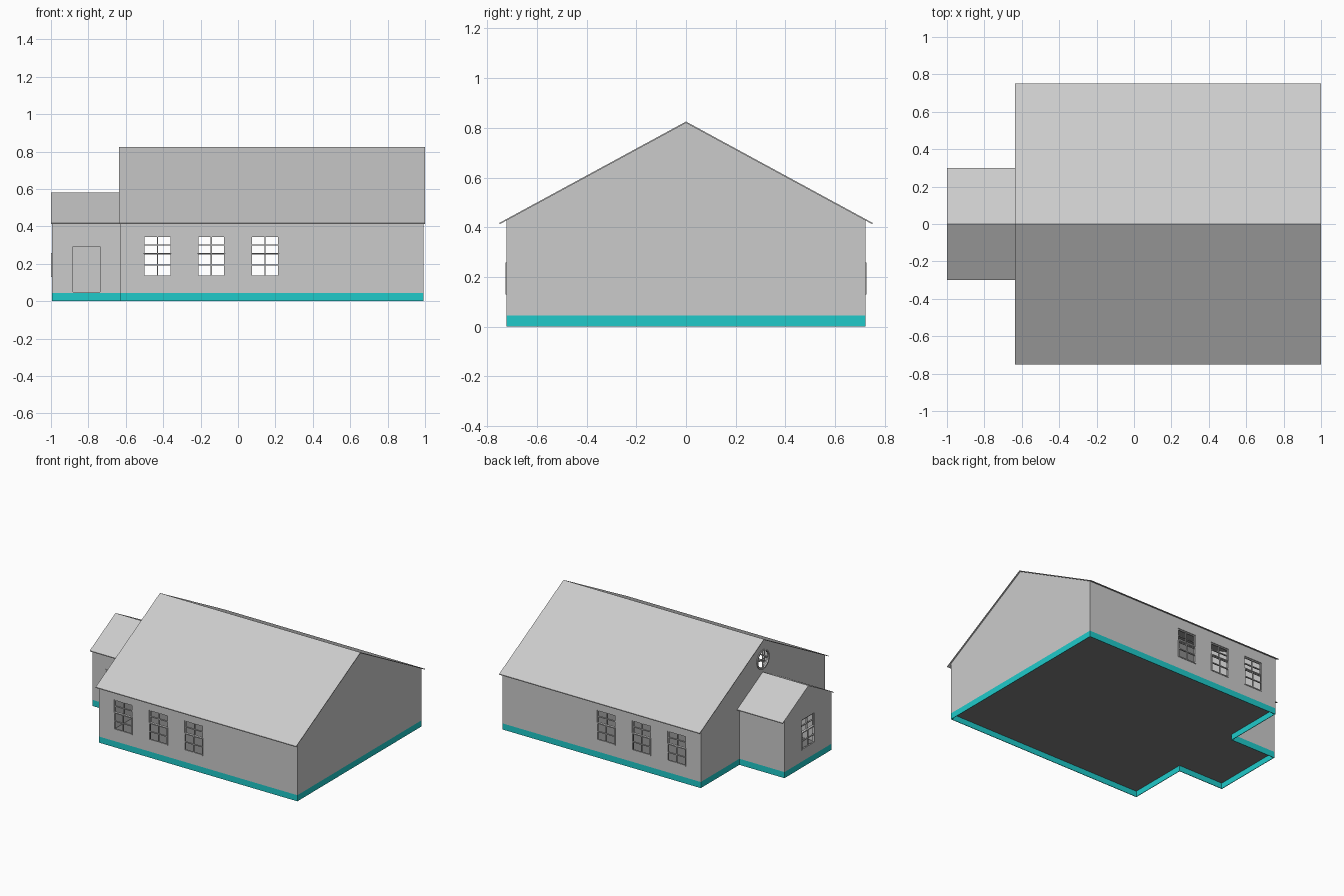
import bpy, bmesh, math
from mathutils import Matrix

if "Cube" in bpy.data.objects:
    bpy.data.objects.remove(bpy.data.objects["Cube"], do_unlink=True)


def material(name, rgb):
    mat = bpy.data.materials.new(name)
    mat.use_nodes = True
    mat.diffuse_color = (*rgb, 1)
    mat.node_tree.nodes["Principled BSDF"].inputs["Base Color"].default_value = (*rgb, 1)
    return mat


GREY = material("pale_grey", (0.6, 0.6, 0.6))
TEAL = material("teal", (0.014, 0.59, 0.59))
DARK = material("dark_grey", (0.21, 0.21, 0.21))

SLOPE = 0.543      # rise of both roofs per unit of run
EAVE = 0.412       # underside of the eaves
ROOF = 0.006       # roof thickness
OVERHANG = 0.027
BASE = 0.045       # foundation height
WALL = 0.02        # wall thickness
SKIN = 0.004       # foundation thickness


def finish(bm, name, mat):
    bmesh.ops.recalc_face_normals(bm, faces=bm.faces)
    mesh = bpy.data.meshes.new(name)
    bm.to_mesh(mesh)
    bm.free()
    mesh.materials.append(mat)
    obj = bpy.data.objects.new(name, mesh)
    bpy.context.collection.objects.link(obj)
    return obj


def add_box(bm, x, y, z):
    """Box from three (low, high) ranges."""
    size = [b - a for a, b in (x, y, z)]
    mid = [(a + b) / 2 for a, b in (x, y, z)]
    bmesh.ops.create_cube(bm, size=1, matrix=Matrix.Translation(mid) @ Matrix.Diagonal((*size, 1)))


def box(name, x, y, z, mat=GREY):
    bm = bmesh.new()
    add_box(bm, x, y, z)
    return finish(bm, name, mat)


def prism(name, profile, x0, x1):
    """Extrude a (y, z) outline along x."""
    bm = bmesh.new()
    face = bm.faces.new([bm.verts.new((x0, y, z)) for y, z in profile])
    new = bmesh.ops.extrude_face_region(bm, geom=[face])["geom"]
    moved = [v for v in new if isinstance(v, bmesh.types.BMVert)]
    bmesh.ops.translate(bm, verts=moved, vec=(x1 - x0, 0, 0))
    return finish(bm, name, GREY)


def cut(obj, cutter):
    cutter.hide_render = True
    mod = obj.modifiers.new("opening", "BOOLEAN")
    mod.operation = "DIFFERENCE"
    mod.solver = "EXACT"
    mod.object = cutter
    bpy.context.view_layer.objects.active = obj
    bpy.ops.object.modifier_apply(modifier=mod.name)
    bpy.data.objects.remove(cutter, do_unlink=True)


def gable(half, overhang, floor):
    """House-shaped outline under a roof that reaches overhang past half."""
    side = EAVE + overhang * SLOPE
    return [(-half, floor), (half, floor), (half, side),
            (0, side + half * SLOPE), (-half, side)]


def building(name, x0, x1, half):
    """Hollow gabled walls, open below."""
    shell = prism(name + "_walls", gable(half, OVERHANG, BASE), x0, x1)
    cut(shell, prism("hollow", gable(half - WALL, OVERHANG + WALL - 0.004, 0), x0 + WALL, x1 - WALL))
    return shell


def roof(name, x0, x1, half):
    ridge = EAVE + half * SLOPE
    prism(name, [(-half, EAVE), (0, ridge), (half, EAVE), (half, EAVE + ROOF),
                 (0, ridge + ROOF), (-half, EAVE + ROOF)], x0, x1)


def place(bm, name, loc, angle):
    bm.transform(Matrix.Translation(loc) @ Matrix.Rotation(angle, 4, "Z"))
    finish(bm, name, GREY)


WIN_W, WIN_LOW, WIN_HIGH, WIN_MID = 0.152, 0.13, 0.35, 0.255


def sash(bm, low, high, y, rail=0.007):
    """Framed sash with a cross of glazing bars."""
    w = WIN_W / 2
    mid = (low + high) / 2
    for side in (-1, 1):
        add_box(bm, sorted((side * w, side * (w - rail))), y, (low, high))
    for z in (low, high - rail):
        add_box(bm, (-w, w), y, (z, z + rail))
    add_box(bm, (-0.003, 0.003), y, (low, high))
    add_box(bm, (-w, w), y, (mid - 0.003, mid + 0.003))


def sash_window(name, loc, angle):
    bm = bmesh.new()
    sash(bm, WIN_LOW, WIN_MID + 0.004, (-0.004, 0.006))
    sash(bm, WIN_MID - 0.004, WIN_HIGH, (0.006, 0.016))
    place(bm, name, loc, angle)


# Main hall and side porch
MAIN_X0, MAIN_X1, MAIN_HALF = -0.627, 0.991, 0.723
PORCH_X0, PORCH_HALF = -0.995, 0.273
hall = building("hall", MAIN_X0, MAIN_X1, MAIN_HALF)
porch = building("porch", PORCH_X0, MAIN_X0, PORCH_HALF)
roof("hall_roof", -0.637, 1.0, MAIN_HALF + OVERHANG)
roof("porch_roof", -1.0, MAIN_X0, PORCH_HALF + OVERHANG)

# Dark floors, inset behind the foundation
slab = (BASE - 0.003, BASE + 0.005)
floor_y = MAIN_HALF - SKIN
box("hall_floor", (MAIN_X0 + SKIN, MAIN_X1 - SKIN), (-floor_y, floor_y), slab, DARK)
floor_y = PORCH_HALF - SKIN
box("porch_floor", (PORCH_X0 + SKIN, MAIN_X0 + SKIN), (-floor_y, floor_y), slab, DARK)

# Thin foundation strips around the outline
bm = bmesh.new()
strip = (0, BASE)
add_box(bm, (MAIN_X1 - SKIN, MAIN_X1), (-MAIN_HALF, MAIN_HALF), strip)
add_box(bm, (PORCH_X0, PORCH_X0 + SKIN), (-PORCH_HALF, PORCH_HALF), strip)
for s in (-1, 1):
    add_box(bm, (MAIN_X0, MAIN_X1), sorted((s * MAIN_HALF, s * (MAIN_HALF - SKIN))), strip)
    add_box(bm, (PORCH_X0, MAIN_X0 + SKIN), sorted((s * PORCH_HALF, s * (PORCH_HALF - SKIN))), strip)
    add_box(bm, (MAIN_X0, MAIN_X0 + SKIN), sorted((s * MAIN_HALF, s * (PORCH_HALF - SKIN))), strip)
finish(bm, "foundation", TEAL)

# Sash windows along both long walls
for i, x in enumerate((-0.431, -0.143, 0.145)):
    w = WIN_W / 2
    cut(hall, box("opening", (x - w, x + w), (-1, 1), (WIN_LOW, WIN_HIGH)))
    sash_window(f"front_window_{i + 1}", (x, -MAIN_HALF, 0), 0)
    sash_window(f"back_window_{i + 1}", (x, MAIN_HALF, 0), math.pi)

# Porch end window
cut(porch, box("opening", (-1.1, -0.95), (-WIN_W / 2, WIN_W / 2), (WIN_LOW, WIN_HIGH)))
sash_window("porch_window", (PORCH_X0, 0, 0), -math.pi / 2)

# Round gable window with a ring and crossed bars
ROUND_Z, ROUND_R = 0.675, 0.072
facing = Matrix.Translation((MAIN_X0, 0, ROUND_Z)) @ Matrix.Rotation(math.pi / 2, 4, "Y")


def disc(name, radius, depth):
    bm = bmesh.new()
    bmesh.ops.create_cone(bm, cap_ends=True, segments=24, radius1=radius, radius2=radius,
                          depth=depth, matrix=facing)
    return finish(bm, name, GREY)


cut(hall, disc("opening", ROUND_R, 0.1))
ring = disc("round_window_ring", ROUND_R, 0.012)
cut(ring, disc("opening", ROUND_R - 0.01, 0.1))
bm = bmesh.new()
bar = (-0.003, 0.003)
span = (-ROUND_R + 0.006, ROUND_R - 0.006)
add_box(bm, span, bar, bar)
add_box(bm, bar, bar, span)
place(bm, "round_window_bars", (MAIN_X0, 0, ROUND_Z), -math.pi / 2)

# Porch door: raised frame and deeply recessed leaf
DOOR_X, DOOR_W, DOOR_TOP, JAMB = -0.81, 0.08, 0.30, 0.008
SILL = BASE + 0.005
cut(porch, box("opening", (DOOR_X - DOOR_W, DOOR_X + DOOR_W), (-0.4, -0.2), (SILL, DOOR_TOP)))
bm = bmesh.new()
depth = (-0.006, 0.04)
for s in (-1, 1):
    add_box(bm, sorted((s * DOOR_W, s * (DOOR_W - JAMB))), depth, (SILL, DOOR_TOP))
add_box(bm, (-DOOR_W, DOOR_W), depth, (DOOR_TOP - JAMB, DOOR_TOP))
place(bm, "door_frame", (DOOR_X, -PORCH_HALF, 0), 0)
inner = DOOR_W - JAMB
box("door", (DOOR_X - inner, DOOR_X + inner), (0.028 - PORCH_HALF, 0.038 - PORCH_HALF),
    (SILL, DOOR_TOP - JAMB))
